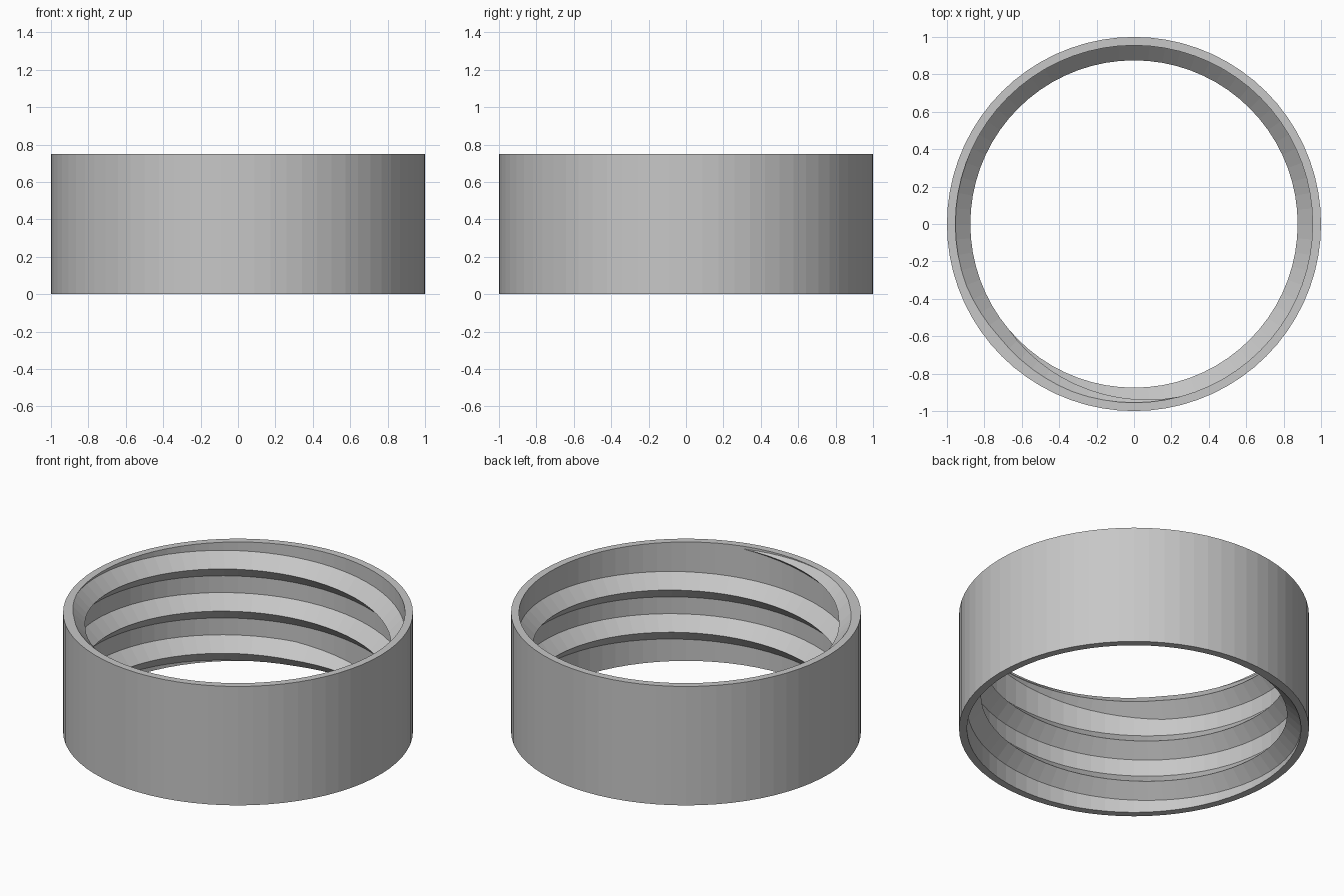
import bpy, bmesh
from math import sin, cos, radians

if "Cube" in bpy.data.objects:
    bpy.data.objects.remove(bpy.data.objects["Cube"])

HEIGHT, OUTER, ROOT = 0.75, 1.0, 0.955
DEPTH, PITCH = 0.08, 0.266       # thread height and rise per turn
STEP = 5                         # degrees per facet
START, SWEEP, FADE = 40, 965, 65 # thread run in degrees
START_Z = 0.02

grey = bpy.data.materials.new("light grey")
grey.use_nodes = True
colour = (0.57, 0.57, 0.57, 1)
grey.diffuse_color = colour
grey.node_tree.nodes["Principled BSDF"].inputs["Base Color"].default_value = colour


def sweep(name, sections, closed):
    """Skin (angle, [(radius, z), ...]) cross-sections into one solid."""
    bm = bmesh.new()
    loops = [[bm.verts.new((r * cos(radians(a)), r * sin(radians(a)), z))
              for r, z in profile] for a, profile in sections]
    following = loops[1:] + loops[:1] if closed else loops[1:]
    for one, two in zip(loops, following):
        for i in range(len(one)):
            bm.faces.new((one[i - 1], one[i], two[i], two[i - 1]))
    bmesh.ops.remove_doubles(bm, verts=bm.verts, dist=1e-5)
    bmesh.ops.recalc_face_normals(bm, faces=bm.faces)
    mesh = bpy.data.meshes.new(name)
    bm.to_mesh(mesh)
    bm.free()
    mesh.materials.append(grey)
    obj = bpy.data.objects.new(name, mesh)
    bpy.context.collection.objects.link(obj)
    return obj


# Plain cylindrical band
band = [(OUTER, 0), (OUTER, HEIGHT), (ROOT, HEIGHT), (ROOT, 0)]
sweep("ring_wall", [(a, band) for a in range(0, 360, STEP)], True)


# Triangular inner thread, fading at both ends and trimmed flush with the rims
def thread_section(turned):
    size = DEPTH * min(1, turned / FADE, (SWEEP - turned) / FADE)
    crest = START_Z + PITCH * turned / 360
    low, high = max(0, crest - size), min(HEIGHT, crest + size)
    return [(ROOT, low),
            (ROOT - size + crest - low, low),
            (ROOT - size, crest),
            (ROOT - size + high - crest, high),
            (ROOT, high)]


sweep("inner_thread",
      [(START + t, thread_section(t)) for t in range(0, SWEEP + 1, STEP)], False)
